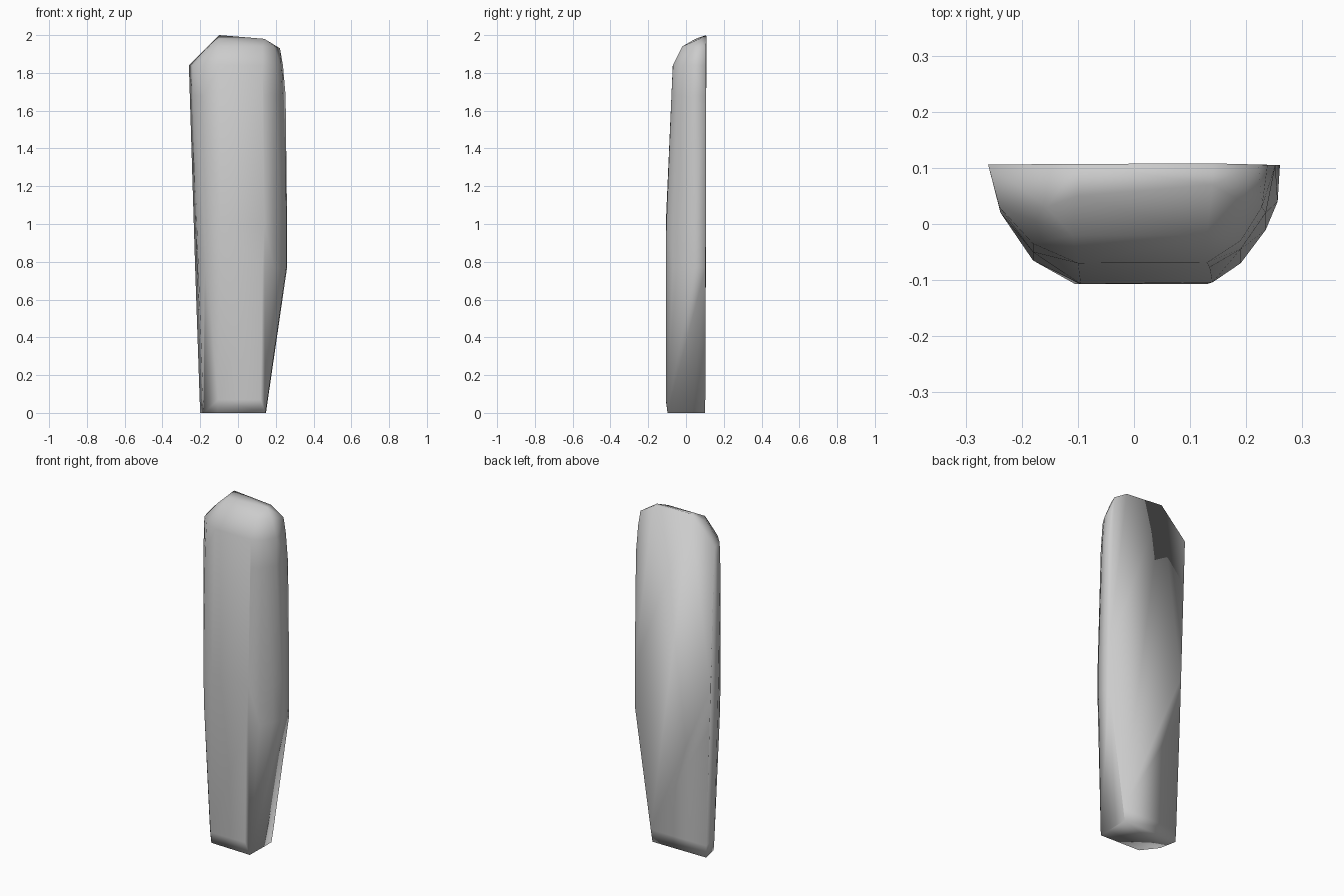
import bpy, bmesh, math

# Cross-sections of the slab: height -> (x, y) points running left to right round the front
rings = {
    0.00: [(-.20, .10), (-.18, 0), (-.11, -.09), (.145, -.098), (.148, .03), (.148, .10)],
    0.07: [(-.203, .102), (-.185, 0), (-.105, -.107), (.12, -.106), (.157, .02), (.158, .102)],
    0.77: [(-.227, .105), (-.21, .01), (-.175, -.065), (-.095, -.108), (.13, -.107),
           (.19, -.07), (.235, -.01), (.256, .04), (.26, .104)],
    1.00: [(-.233, .106), (-.218, .01), (-.18, -.065), (-.095, -.107), (.14, -.104),
           (.19, -.07), (.235, -.01), (.256, .04), (.26, .105)],
    1.68: [(-.255, .106), (-.238, .02), (-.18, -.05), (-.1, -.078), (.135, -.077),
           (.19, -.045), (.235, .02), (.252, .105)],
    1.84: [(-.26, .106), (-.24, .03), (-.18, -.035), (-.1, -.07), (.13, -.069),
           (.19, -.03), (.228, .03), (.238, .105)],
    1.94: [(-.155, .03), (-.11, -.02), (.13, -.02), (.19, .04)],
    1.98: [(-.1, .05), (.14, .07), (.14, .108)],
    2.00: [(-.1, .107)],
    1.93: [(.222, .106)],
}

# Stone slab: convex skin over the sections
bm = bmesh.new()
for z, ring in rings.items():
    for x, y in ring:
        bm.verts.new((x, y, z))
hull = bmesh.ops.convex_hull(bm, input=bm.verts)
loose = [v for v in bm.verts if not v.link_faces]
bmesh.ops.delete(bm, geom=loose, context='VERTS')
bmesh.ops.dissolve_limit(bm, angle_limit=math.radians(0.8), verts=bm.verts, edges=bm.edges)
bmesh.ops.recalc_face_normals(bm, faces=bm.faces)

mesh = bpy.data.meshes.new("stone_slab")
bm.to_mesh(mesh)
bm.free()
slab = bpy.data.objects.new("stone_slab", mesh)
bpy.context.collection.objects.link(slab)
for face in mesh.polygons:
    face.use_smooth = True
